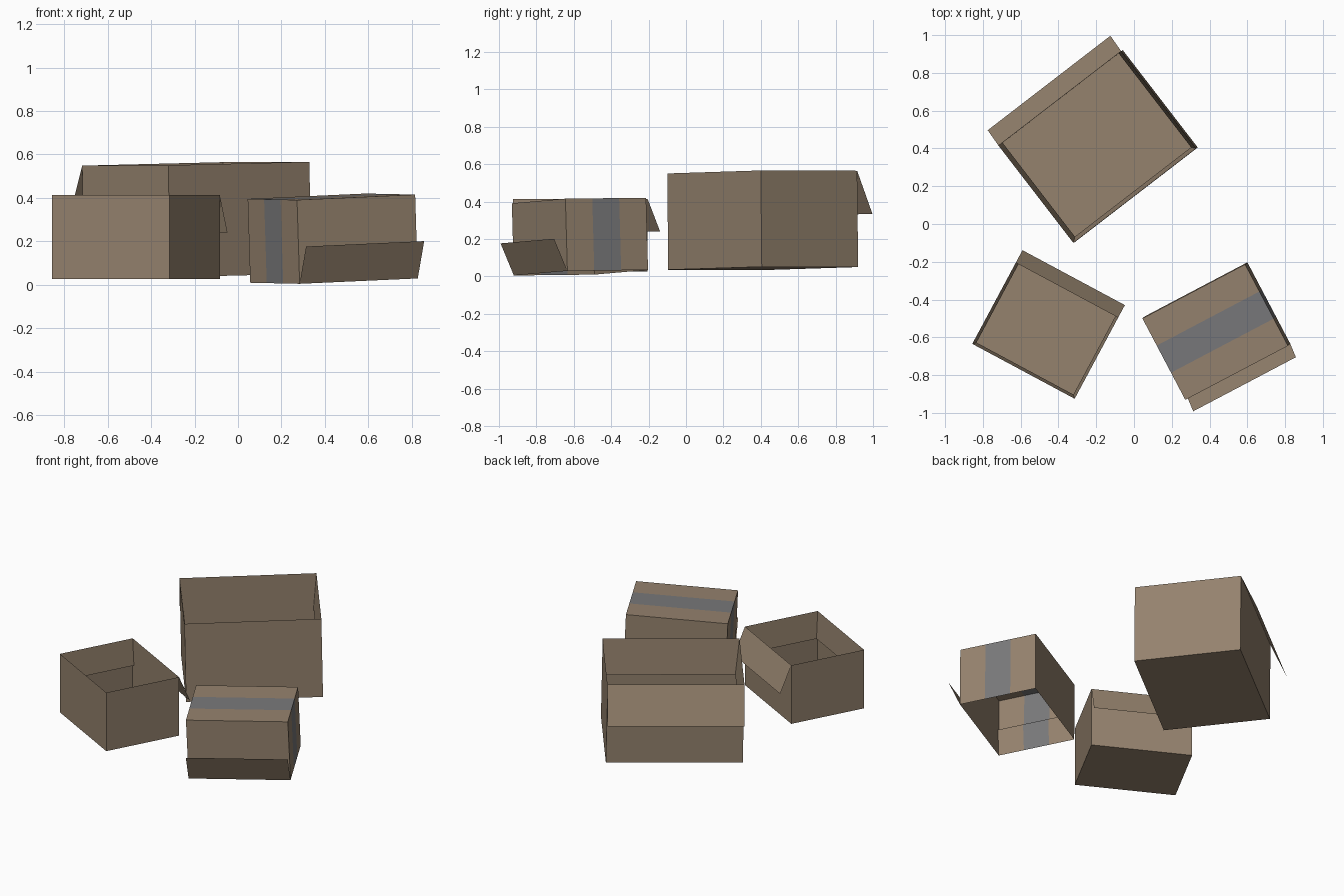
import bpy, bmesh
from math import radians
from mathutils import Matrix, Vector

if "Cube" in bpy.data.objects:
    bpy.data.objects.remove(bpy.data.objects["Cube"])


def material(name, rgb):
    m = bpy.data.materials.new(name)
    m.diffuse_color = (*rgb, 1)
    m.use_nodes = True
    m.node_tree.nodes["Principled BSDF"].inputs["Base Color"].default_value = m.diffuse_color
    return m


CARD = material("cardboard", (0.30, 0.225, 0.155))
TAPE = material("grey_tape", (0.19, 0.19, 0.195))

# Size of the large carton: length, width, height
L, W, H = 0.82, 0.65, 0.515
FLAP = 0.23          # vertical drop of a folded flap
TUCK = 0.022         # how far a tucked flap leans inward
SPREAD = 0.10        # how far the open flap leans outward


def make_object(name, quads, matrix):
    """quads: list of (four corners, material slot)"""
    bm = bmesh.new()
    for corners, slot in quads:
        bm.faces.new([bm.verts.new(c) for c in corners]).material_index = slot
    bmesh.ops.remove_doubles(bm, verts=bm.verts, dist=1e-5)
    bmesh.ops.recalc_face_normals(bm, faces=bm.faces)
    me = bpy.data.meshes.new(name)
    bm.to_mesh(me)
    bm.free()
    me.materials.append(CARD)
    me.materials.append(TAPE)
    ob = bpy.data.objects.new(name, me)
    ob.matrix_world = matrix
    bpy.context.collection.objects.link(ob)


def sweep(path, taped):
    """Sheet following an x-z path across the width, with a tape band in the middle."""
    ys = (-W / 2, -W / 6, W / 6, W / 2) if taped else (-W / 2, W / 2)
    quads = []
    for (x0, z0), (x1, z1) in zip(path, path[1:]):
        for i, (a, b) in enumerate(zip(ys, ys[1:])):
            quads.append((((x0, a, z0), (x1, a, z1), (x1, b, z1), (x0, b, z0)), int(taped and i == 1)))
    return quads


def side_flap(y0, y1, inset):
    """Flap hinged on a long rim edge."""
    x, z = L / 2, H / 2
    return [(((-x, y0, z), (x, y0, z), (x - inset, y1, z - FLAP), (-x + inset, y1, z - FLAP)), 0)]


def carton(name, center, yaw, slope=(0, 0), scale=1.0, flipped=False, taped=False):
    m = (Matrix.Translation(Vector(center))
         @ Matrix.Rotation(slope[1], 4, 'X') @ Matrix.Rotation(-slope[0], 4, 'Y')
         @ Matrix.Rotation(radians(yaw), 4, 'Z')
         @ Matrix.Rotation(radians(180 if flipped else 0), 4, 'X')
         @ Matrix.Scale(scale, 4))
    x, y, z = L / 2, W / 2, H / 2
    # base, end walls and long walls
    shell = sweep([(-x, z), (-x, -z), (x, -z), (x, z)], taped)
    for s in (-y, y):
        shell.append((((-x, s, -z), (x, s, -z), (x, s, z), (-x, s, z)), 0))
    make_object(name + "_shell", shell, m)
    # flaps tucked inside at the ends and one long side
    for s, label in ((-1, "left"), (1, "right")):
        make_object(f"{name}_{label}_tucked_flap",
                    sweep([(s * x, z), (s * (x - TUCK), z - FLAP)], taped), m)
    make_object(name + "_long_tucked_flap", side_flap(-y, -y + TUCK, TUCK), m)
    # flap folded outward
    make_object(name + "_open_flap", side_flap(y, y + SPREAD, 0), m)


carton("large_carton", (-0.19, 0.41, 0.30), 37.6, (0.017, 0.01))
carton("small_carton", (-0.47, -0.565, 0.22), -28.2, scale=0.75)
carton("taped_carton", (0.436, -0.567, 0.2125), 27.8, (0.031, 0.0275),
       scale=0.75, flipped=True, taped=True)
